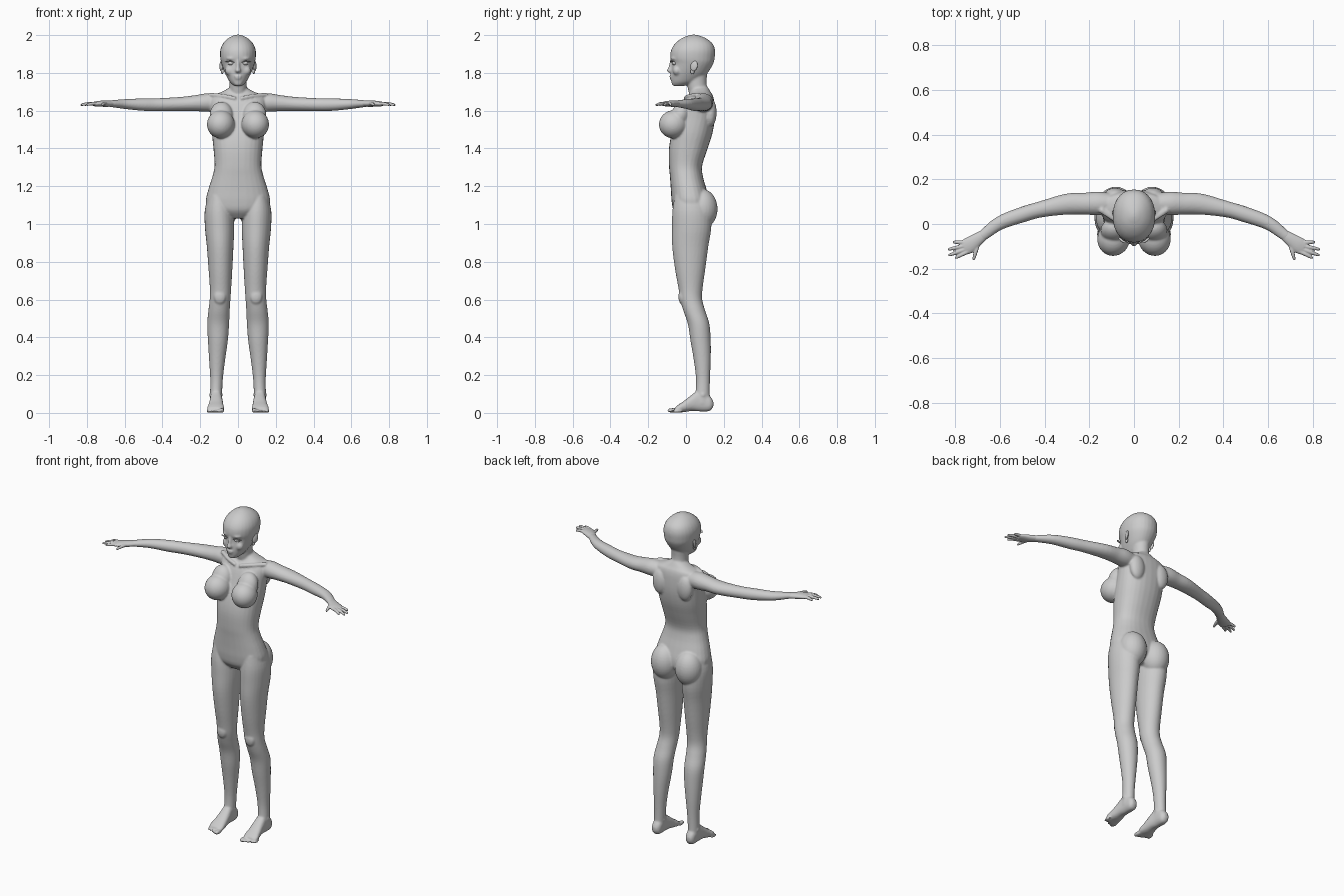
import bpy, bmesh, math
from mathutils import Vector, Matrix


def spline(rows, steps=4):
    """Catmull-Rom interpolation of rows of numbers."""
    out, n = [], len(rows)
    for i in range(n - 1):
        p = [rows[max(0, min(n - 1, i + k))] for k in (-1, 0, 1, 2)]
        for j in range(steps):
            t = j / steps
            out.append([0.5 * (2 * b + (c - a) * t + (2 * a - 5 * b + 4 * c - d) * t * t
                               + (3 * b - a - 3 * c + d) * t ** 3) for a, b, c, d in zip(*p)])
    return out + [list(rows[-1])]


def loft(bm, rings, seg=28, power=2.0):
    """Closed skin through (centre, u, v) superelliptic rings."""
    loops = []
    for c, u, v in rings:
        loop = []
        for k in range(seg):
            a = 2 * math.pi * k / seg
            x, y = math.cos(a), math.sin(a)
            x = math.copysign(abs(x) ** (2 / power), x)
            y = math.copysign(abs(y) ** (2 / power), y)
            loop.append(bm.verts.new(c + u * x + v * y))
        loops.append(loop)
    for a, b in zip(loops, loops[1:]):
        for k in range(seg):
            m = (k + 1) % seg
            bm.faces.new((a[k], a[m], b[m], b[k]))
    bm.faces.new(loops[0])
    bm.faces.new(loops[-1])


def stack(bm, rows, s=1, power=2.0):
    """Horizontal slices: z, x0, x1, y front, y back."""
    loft(bm, [(Vector((s * (a + b) / 2, (f + k) / 2, z)), Vector(((b - a) / 2, 0, 0)),
               Vector((0, (k - f) / 2, 0))) for z, a, b, f, k in spline(rows)], power=power)


def limb(bm, rows, s=1, seg=20):
    """Sideways tube: x, y, z, horizontal radius, vertical radius."""
    pts = spline(rows)
    rings = []
    for i, (x, y, z, h, v) in enumerate(pts):
        p, q = pts[max(0, i - 1)], pts[min(len(pts) - 1, i + 1)]
        d = Vector((q[0] - p[0], q[1] - p[1], 0)).normalized()
        rings.append((Vector((s * x, y, z)), Vector((s * d.y, -d.x, 0)) * h, Vector((0, 0, v))))
    loft(bm, rings, seg)


def ball(bm, c, r, rot=(0, 0, 0), s=1):
    m = Matrix.Translation((s * c[0], c[1], c[2]))
    m = m @ Matrix.Rotation(rot[0], 4, 'X') @ Matrix.Rotation(s * rot[2], 4, 'Z')
    bmesh.ops.create_uvsphere(bm, u_segments=28, v_segments=18, radius=1,
                              matrix=m @ Matrix.Diagonal((*r, 1)))


def finish(bm, name, voxel=0, smooth=5):
    bmesh.ops.recalc_face_normals(bm, faces=bm.faces)
    me = bpy.data.meshes.new(name)
    bm.to_mesh(me)
    bm.free()
    me.shade_smooth()
    ob = bpy.data.objects.new(name, me)
    bpy.context.collection.objects.link(ob)
    if voxel:
        r = ob.modifiers.new("fuse", 'REMESH')
        r.mode, r.voxel_size, r.use_smooth_shade = 'VOXEL', voxel, True
        m = ob.modifiers.new("soften", 'SMOOTH')
        m.factor, m.iterations = 0.5, smooth
    return ob


body = bmesh.new()
# torso: z, half width, front, back
torso = [(1.725, .04, .03, .115), (1.70, .085, .025, .13), (1.68, .135, .012, .142),
         (1.64, .148, -.015, .15), (1.56, .142, -.045, .152), (1.48, .138, -.075, .14),
         (1.40, .130, -.09, .115), (1.31, .124, -.09, .086), (1.25, .136, -.085, .09),
         (1.18, .158, -.08, .11), (1.12, .170, -.076, .125), (1.07, .15, -.065, .12),
         (1.03, .06, -.03, .08)]
stack(body, [(z, -w, w, f, b) for z, w, f, b in torso], power=2.3)

# neck and skull
stack(body, [(1.62, -.06, .06, .03, .14), (1.68, -.05, .05, .018, .128),
             (1.74, -.046, .046, .006, .109), (1.82, -.05, .05, .0, .115)])
skull = [(1.731, .02, -.066, -.01), (1.75, .042, -.077, .05), (1.78, .06, -.08, .095),
         (1.81, .074, -.079, .122), (1.85, .088, -.075, .145), (1.88, .094, -.083, .152),
         (1.92, .094, -.079, .154), (1.955, .08, -.058, .141), (1.982, .054, -.025, .108),
         (1.997, .026, .01, .072), (2.002, .008, .03, .05)]
stack(body, [(z, -w, w, f, b) for z, w, f, b in skull], power=2.15)

# nose, lips and chin
stack(body, [(1.80, -.012, .012, -.09, -.06), (1.812, -.016, .016, -.102, -.06),
             (1.83, -.011, .011, -.094, -.06), (1.87, -.009, .009, -.083, -.06)])
ball(body, (0, -.076, 1.782), (.022, .012, .006))
ball(body, (0, -.075, 1.772), (.019, .012, .007))
ball(body, (0, -.062, 1.744), (.022, .014, .013))

leg = [(1.15, .05, .158, -.06, .10), (1.07, .026, .176, -.072, .13),
       (.98, .02, .175, -.074, .134), (.88, .024, .165, -.073, .118),
       (.76, .03, .156, -.058, .102), (.66, .036, .149, -.04, .088),
       (.60, .04, .15, -.031, .086), (.54, .044, .157, -.014, .102),
       (.47, .047, .163, .01, .124), (.38, .054, .159, .024, .131),
       (.28, .068, .153, .041, .131), (.18, .080, .147, .053, .127),
       (.10, .084, .148, .05, .126), (.05, .086, .148, .04, .13)]
arm = [(.09, .09, 1.64, .045, .045), (.16, .092, 1.643, .053, .049), (.22, .091, 1.64, .049, .043),
       (.30, .089, 1.635, .047, .038), (.42, .065, 1.632, .036, .034), (.50, .042, 1.632, .035, .033),
       (.60, .005, 1.635, .031, .026), (.67, -.046, 1.637, .025, .018), (.69, -.06, 1.637, .023, .016)]
# foot slices along y: y, x0, x1, z0, z1
foot = [(.145, .105, .13, .035, .06), (.125, .088, .144, .01, .09), (.07, .085, .147, .008, .12),
        (.03, .08, .151, .01, .095), (-.01, .076, .158, .004, .064), (-.04, .073, .164, .002, .044),
        (-.06, .08, .156, .004, .028)]
for s in (1, -1):
    stack(body, leg, s)
    limb(body, arm, s, 24)
    loft(body, [(Vector((s * (a + b) / 2, y, (c + d) / 2)), Vector(((b - a) / 2, 0, 0)),
                 Vector((0, 0, (d - c) / 2))) for y, a, b, c, d in spline(foot)], power=2.4)
    # toes
    for i in range(5):
        r = .013 if i == 0 else .0095 - .0005 * i
        ball(body, (.086 + .018 * i, -.07 + .006 * i, r), (r, .03 - .001 * i, r), s=s)
    # chest, seat, shoulder blades, collar bones, kneecaps, ankles
    ball(body, (.091, -.066, 1.528), (.073, .078, .074), (.25, 0, .3), s)
    ball(body, (.088, -.03, 1.575), (.062, .05, .075), (-.35, 0, 0), s)
    ball(body, (.082, .085, 1.08), (.081, .082, .105), s=s)
    ball(body, (.085, .13, 1.59), (.048, .032, .075), s=s)
    limb(body, [(.012, -.004, 1.664, .011, .011), (.07, .012, 1.676, .011, .011),
                (.15, .065, 1.684, .014, .012)], s, 12)
    ball(body, (.096, -.022, .615), (.032, .018, .04), s=s)
    ball(body, (.117, .09, .095), (.036, .02, .022), s=s)
    # cheeks and brows
    ball(body, (.042, -.048, 1.812), (.026, .022, .026), s=s)
    ball(body, (.037, -.066, 1.876), (.026, .013, .008), (0, 0, .35), s)
finish(body, "body", .0055, 5)

palm = [(.665, -.043, 1.637, .022, .015), (.70, -.068, 1.637, .029, .017),
        (.735, -.093, 1.637, .036, .015), (.762, -.107, 1.635, .034, .012)]
fingers = [((.742, -.122), (.802, -.153)), ((.752, -.112), (.832, -.141)),
           ((.757, -.098), (.834, -.114)), ((.752, -.083), (.812, -.081)),
           ((.698, -.088), (.720, -.162))]
for s, side in ((1, "left"), (-1, "right")):
    # hand with tapering fingers and thumb
    hand = bmesh.new()
    limb(hand, palm, s)
    for a, b in fingers:
        rows = []
        for t, r in ((0, .0095), (.4, .0092), (.75, .008), (.95, .006), (1, .003)):
            rows.append((a[0] + (b[0] - a[0]) * t, a[1] + (b[1] - a[1]) * t,
                         1.637 + .005 * t - .012 * t * t, r, r))
        limb(hand, rows, s, 12)
    finish(hand, side + "_hand", .0032, 4)

    # ear: rim and lobe
    ear = bmesh.new()
    ball(ear, (.088, .042, 1.837), (.008, .02, .028), (-.2, 0, -.35), s)
    ball(ear, (.083, .034, 1.808), (.007, .011, .014), s=s)
    finish(ear, side + "_ear")

    # eye
    eye = bmesh.new()
    ball(eye, (.037, -.058, 1.851), (.017, .016, .011), (0, 0, .3), s)
    finish(eye, side + "_eye")

    # upper lashes as a thin swept fringe
    lash = bmesh.new()
    limb(lash, [(.02, -.074, 1.856, .003, .0015), (.037, -.08, 1.863, .006, .0018),
                (.054, -.073, 1.861, .007, .0018), (.068, -.062, 1.858, .003, .001)], s, 8)
    finish(lash, side + "_eyelash")
